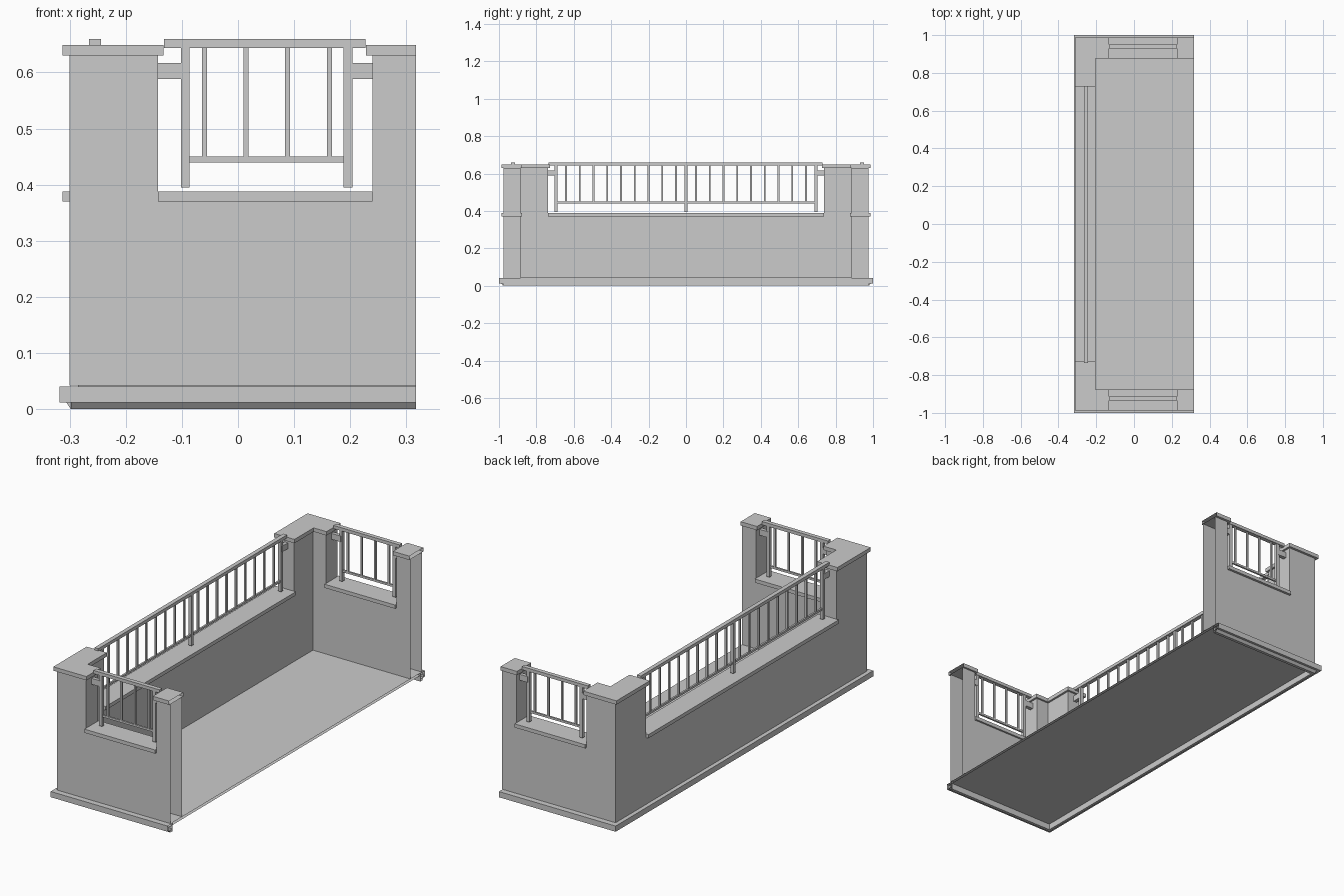
import bpy, bmesh
from mathutils import Vector

cube = bpy.data.objects.get("Cube")
if cube:
    bpy.data.objects.remove(cube, do_unlink=True)

plaster = bpy.data.materials.new("plain_grey")
plaster.use_nodes = True
GREY = (0.6, 0.6, 0.6, 1)
plaster.diffuse_color = GREY
plaster.node_tree.nodes["Principled BSDF"].inputs["Base Color"].default_value = GREY

OPEN = 0.317       # open edge, where all parts are cut off and hollow
OUT = -0.30        # outer face of long wall
INNER = 0.886      # inner face of end walls
TOP, SILL = 0.63, 0.37
FLOOR = 0.042


def finish(name, bm):
    bmesh.ops.recalc_face_normals(bm, faces=bm.faces)
    # Leave the cut edge uncapped
    ends = [f for f in bm.faces if all(abs(v.co.x - OPEN) < 1e-4 for v in f.verts)]
    bmesh.ops.delete(bm, geom=ends, context="FACES_ONLY")
    mesh = bpy.data.meshes.new(name)
    bm.to_mesh(mesh)
    bm.free()
    mesh.materials.append(plaster)
    obj = bpy.data.objects.new(name, mesh)
    bpy.context.collection.objects.link(obj)


def add_box(bm, x, y, z):
    """Add a box given by its (low, high) range on each axis."""
    verts = bmesh.ops.create_cube(bm, size=1)["verts"]
    for v in verts:
        v.co = Vector([sum(r) / 2 + c * (r[1] - r[0]) for r, c in zip((x, y, z), v.co)])


def box(name, x, y, z):
    bm = bmesh.new()
    add_box(bm, sorted(x), sorted(y), sorted(z))
    finish(name, bm)


def prism(name, profile, axis, lo, hi):
    """Extrude a flat outline along one axis."""
    bm = bmesh.new()

    def place(p, d):
        co = list(p)
        co.insert(axis, d)
        return bm.verts.new(co)

    face = bm.faces.new([place(p, lo) for p in profile])
    out = bmesh.ops.extrude_face_region(bm, geom=[face])["geom"]
    shift = Vector((0, 0, 0))
    shift[axis] = hi - lo
    bmesh.ops.translate(bm, vec=shift, verts=[g for g in out if isinstance(g, bmesh.types.BMVert)])
    # Close the starting end if the extrusion consumed it
    bmesh.ops.holes_fill(bm, edges=[e for e in bm.edges if e.is_boundary], sides=0)
    finish(name, bm)


def railing(name, along_x, centre, ends, posts, balusters, wall_ends):
    """Top rail, bottom rail, posts, balusters and wall brackets in one object."""
    bm = bmesh.new()

    def bar(span, width, z):
        across = (centre - width / 2, centre + width / 2)
        if along_x:
            add_box(bm, span, across, z)
        else:
            add_box(bm, across, span, z)

    bar(ends, 0.021, (0.644, 0.66))
    bar((posts[0], posts[-1]), 0.009, (0.44, 0.45))
    for p in posts:
        bar((p - 0.008, p + 0.008), 0.016, (0.395, 0.645))
    for b in balusters:
        bar((b - 0.0045, b + 0.0045), 0.009, (0.445, 0.645))
    bar((wall_ends[0], posts[0]), 0.018, (0.588, 0.617))
    bar((posts[-1], wall_ends[1]), 0.018, (0.588, 0.617))
    finish(name, bm)


# Floor slab, recessed above the base rim
box("floor", (-0.285, OPEN), (-0.963, 0.963), (0.03, FLOOR))

# Long wall with its moulding, rim and sill
prism("long_wall", [(-INNER, FLOOR), (INNER, FLOOR), (INNER, TOP), (0.738, TOP),
                    (0.738, SILL), (-0.738, SILL), (-0.738, TOP), (-INNER, TOP)],
      0, OUT, -0.213)
box("long_moulding", (-0.318, -0.285), (-1, 1), (0.012, 0.04))
prism("long_rim", [(-0.285, 0.03), (-0.285, 0), (-0.298, 0), (-0.306, 0.012), (-0.306, 0.03)],
      1, -0.978, 0.978)
box("long_sill", (-0.313, -0.203), (-0.738, 0.738), (SILL, 0.388))

# Long railing
offsets = [0.0535 + 0.0735 * i for i in range(9)]
railing("long_railing", False, -0.255, (-0.736, 0.73), (-0.695, 0, 0.695),
        [s * o for s in (-1, 1) for o in offsets], (-0.738, 0.738))

# Matching end walls
for side, s in (("front", -1), ("back", 1)):
    prism(side + "_wall", [(OUT, FLOOR), (OPEN, FLOOR), (OPEN, TOP), (0.24, TOP),
                           (0.24, SILL), (-0.143, SILL), (-0.143, TOP), (OUT, TOP)],
          1, s * INNER, s * 0.975)
    box(side + "_moulding", (-0.318, OPEN), (s * 0.963, s), (0.012, 0.04))
    prism(side + "_rim", [(s * 0.963, 0.03), (s * 0.963, 0), (s * 0.978, 0),
                          (s * 0.988, 0.012), (s * 0.988, 0.03)], 0, -0.298, OPEN)
    box(side + "_sill", (-0.143, 0.24), (s * 0.877, s * 0.987), (SILL, 0.388))
    # Corner cap
    prism(side + "_corner_cap", [(-0.313, s * 0.987), (-0.133, s * 0.987), (-0.133, s * 0.877),
                                 (-0.203, s * 0.877), (-0.203, s * 0.728), (-0.313, s * 0.728)],
          2, TOP, 0.649)
    box(side + "_pillar_cap", (0.228, OPEN), (s * 0.877, s * 0.987), (TOP, 0.649))
    railing(side + "_railing", True, s * 0.932 + 0.008, (-0.132, 0.227), (-0.094, 0.196),
            [-0.06 + 0.0743 * i for i in range(4)], (-0.143, 0.24))
